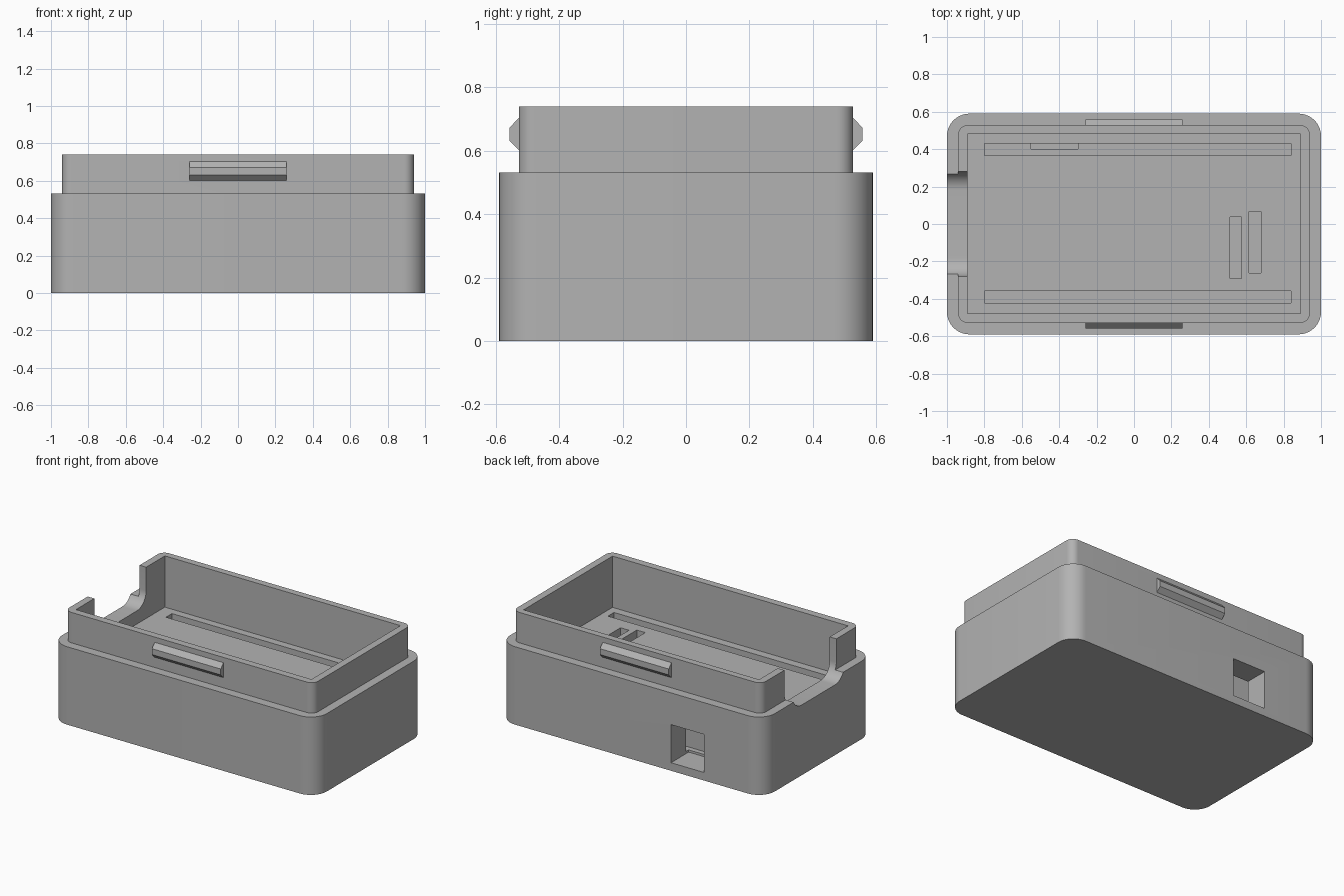
import bpy, bmesh
from math import sin, cos, pi, radians

if "Cube" in bpy.data.objects:
    bpy.data.objects.remove(bpy.data.objects["Cube"], do_unlink=True)

grey = bpy.data.materials.new("plain grey")
grey.use_nodes = True
GREY = (0.45, 0.45, 0.45, 1)
grey.diffuse_color = GREY
grey.node_tree.nodes["Principled BSDF"].inputs["Base Color"].default_value = GREY


def prism(name, outline, start, end, axes="xyz"):
    """Extrude a 2D outline on the first two axes along the third."""
    bm = bmesh.new()
    order = ["xyz".index(a) for a in axes]

    def ring(depth):
        verts = []
        for a, b in outline:
            co = [0, 0, 0]
            for axis, value in zip(order, (a, b, depth)):
                co[axis] = value
            verts.append(bm.verts.new(co))
        return verts

    low, high = ring(start), ring(end)
    bm.faces.new(low)
    bm.faces.new(high)
    for i in range(len(low)):
        j = (i + 1) % len(low)
        bm.faces.new((low[i], low[j], high[j], high[i]))
    bmesh.ops.recalc_face_normals(bm, faces=bm.faces)
    mesh = bpy.data.meshes.new(name)
    bm.to_mesh(mesh)
    bm.free()
    mesh.materials.append(grey)
    obj = bpy.data.objects.new(name, mesh)
    bpy.context.collection.objects.link(obj)
    return obj


def arc(cx, cy, r, start, sweep=90, steps=10):
    angles = [radians(start + sweep * i / steps) for i in range(steps + 1)]
    return [(cx + r * cos(a), cy + r * sin(a)) for a in angles]


def rounded(hx, hy, r):
    corners = [(1, 1, 0), (-1, 1, 90), (-1, -1, 180), (1, -1, 270)]
    return [p for sx, sy, a in corners
            for p in arc(sx * (hx - r), sy * (hy - r), r, a)]


def rect(x0, x1, y0, y1):
    return [(x0, y0), (x1, y0), (x1, y1), (x0, y1)]


def combine(target, tool, operation):
    mod = target.modifiers.new(operation, "BOOLEAN")
    mod.operation, mod.object, mod.solver = operation, tool, "EXACT"
    bpy.ops.object.select_all(action="DESELECT")
    target.select_set(True)
    bpy.context.view_layer.objects.active = target
    bpy.ops.object.modifier_apply(modifier=mod.name)
    bpy.data.objects.remove(tool, do_unlink=True)


# Solid base with the narrower raised rim
case = prism("case_body", rounded(1, 0.59, 0.12), 0, 0.532)
combine(case, prism("rim", rounded(0.94, 0.528, 0.05), 0.2, 0.74), "UNION")

# Snap ridges on the long sides of the rim
for side, name in ((-1, "front_ridge"), (1, "back_ridge")):
    profile = [(0.5, 0.602), (0.528, 0.602), (0.558, 0.632),
               (0.558, 0.672), (0.528, 0.704), (0.5, 0.704)]
    ridge = prism(name, [(side * y, z) for y, z in profile], -0.26, 0.26, "yzx")
    combine(case, ridge, "UNION")

# Open tray, floor slots
FLOOR = 0.39
cuts = [prism("tray", rect(-0.89, 0.89, -0.478, 0.482), FLOOR, 1)]
for y0, y1 in ((0.365, 0.43), (-0.422, -0.357)):
    cuts.append(prism("long_slot", rect(-0.8, 0.84, y0, y1), 0.07, 0.5))
for x0, y0 in ((0.512, -0.292), (0.614, -0.262)):
    cuts.append(prism("short_slot", rect(x0, x0 + 0.064, y0, y0 + 0.33), 0.07, 0.5))

# Window in the back that opens into the long slot
cuts.append(prism("window", rect(-0.55, -0.3, 0.055, 0.315), 0.4, 0.8, "xzy"))

# End notch with rounded lower corners
notch = (arc(-0.18, 0.58, 0.1, 180) + arc(0.18, 0.58, 0.1, 270)
         + [(0.28, 1), (-0.28, 1)])
cuts.append(prism("notch", notch, -1.2, -0.8, "yzx"))

for cut in cuts:
    combine(case, cut, "DIFFERENCE")

bpy.ops.object.select_all(action="DESELECT")
case.select_set(True)
bpy.context.view_layer.objects.active = case
bpy.ops.object.shade_smooth_by_angle(angle=radians(30))
